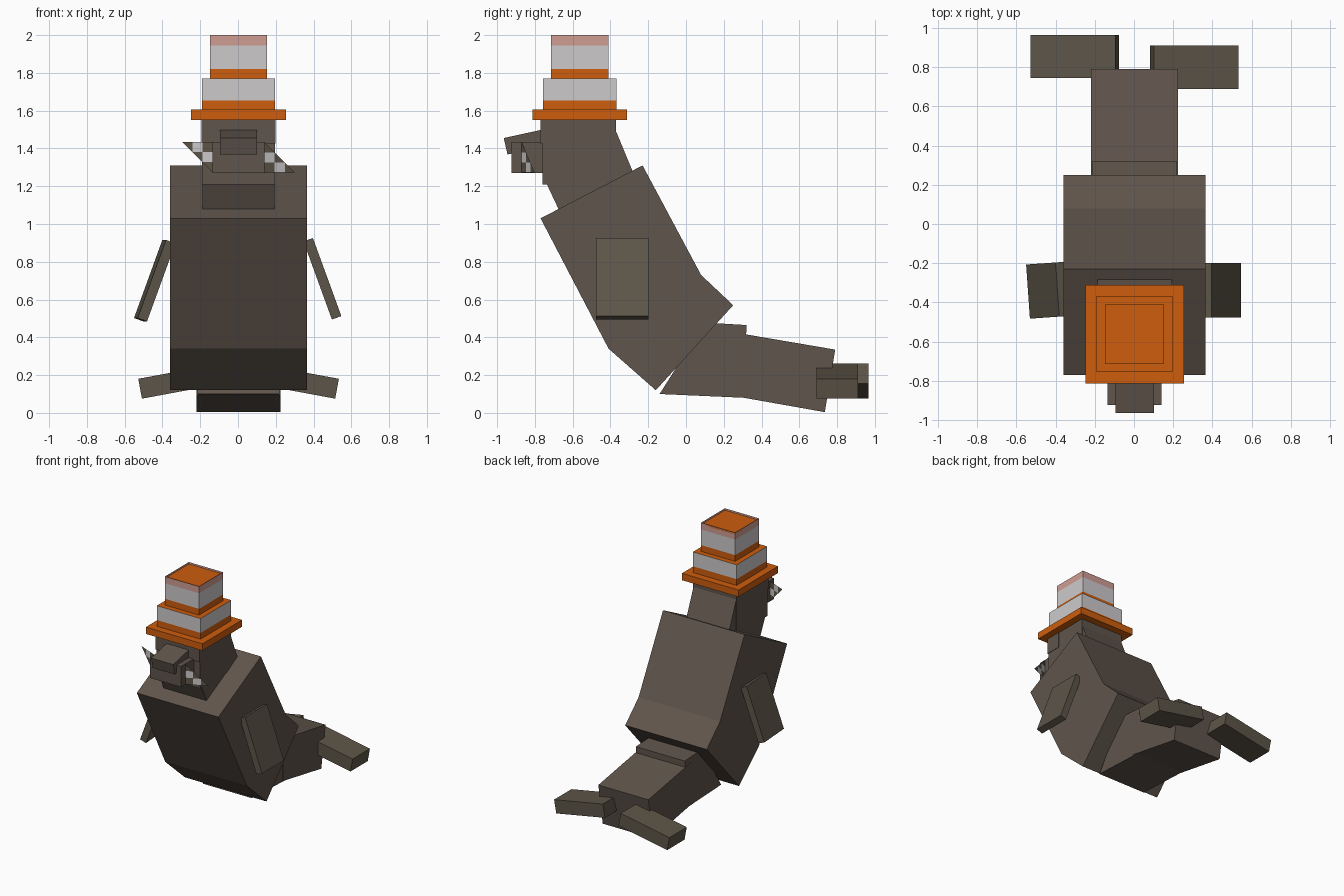
import bpy, bmesh
from math import radians
from mathutils import Vector

cube = bpy.data.objects.get("Cube")
if cube:
    bpy.data.objects.remove(cube, do_unlink=True)

CX = 0.003  # shared centre line


def material(name, rgb):
    lin = [((c / 255 + 0.055) / 1.055) ** 2.4 for c in rgb]
    m = bpy.data.materials.new(name)
    m.use_nodes = True
    m.diffuse_color = (*lin, 1)
    m.node_tree.nodes["Principled BSDF"].inputs["Base Color"].default_value = (*lin, 1)
    return m


FUR = material("brown fur", (96, 85, 76))
FLIPPER = material("olive brown fur", (93, 85, 72))
ORANGE = material("orange plastic", (205, 93, 13))
WHITE = material("pale grey stripe", (205, 202, 204))
PINK = material("faded pink stripe", (208, 158, 148))


def finish(name, bm, mats, recalc=True):
    if recalc:
        bmesh.ops.recalc_face_normals(bm, faces=bm.faces)
    me = bpy.data.meshes.new(name)
    bm.to_mesh(me)
    bm.free()
    for m in mats:
        me.materials.append(m)
    ob = bpy.data.objects.new(name, me)
    bpy.context.scene.collection.objects.link(ob)
    return ob


def slab(name, profile, half, mat=FUR):
    """Extrude a side profile of (y, z) points across the body width."""
    bm = bmesh.new()
    face = bm.faces.new([bm.verts.new((CX - half, y, z)) for y, z in profile])
    ext = bmesh.ops.extrude_face_region(bm, geom=[face])
    verts = [v for v in ext["geom"] if isinstance(v, bmesh.types.BMVert)]
    bmesh.ops.translate(bm, verts=verts, vec=(2 * half, 0, 0))
    return finish(name, bm, [mat])


def rect(y0, y1, z0, z1):
    return [(y0, z0), (y1, z0), (y1, z1), (y0, z1)]


def box(name, centre, size, rot, mat):
    bm = bmesh.new()
    bmesh.ops.create_cube(bm, size=1)
    bmesh.ops.scale(bm, vec=size, verts=bm.verts)
    ob = finish(name, bm, [mat])
    ob.location = centre
    ob.rotation_euler = [radians(a) for a in rot]
    return ob


# Torso, neck and tail
slab("torso", [(-0.77, 1.03), (-0.23, 1.31), (0.08, 0.73),
               (0.25, 0.57), (-0.16, 0.12), (-0.41, 0.34)], 0.362)
slab("neck", [(-0.76, 1.26), (-0.60, 0.92), (-0.20, 1.08), (-0.37, 1.49)], 0.19)
slab("tail_base", [(-0.14, 0.10), (0.31, 0.08), (0.32, 0.465), (0.10, 0.478)], 0.217)
slab("tail_end", [(0.25, 0.09), (0.735, 0.004), (0.79, 0.335), (0.25, 0.427)], 0.222)

# Head
slab("head", rect(-0.76, -0.37, 1.21, 1.56), 0.193)
slab("brow", rect(-0.77, -0.64, 1.425, 1.555), 0.196)
slab("muzzle", rect(-0.925, -0.75, 1.27, 1.435), 0.138)
slab("nose", [(-0.965, 1.455), (-0.75, 1.502), (-0.73, 1.415), (-0.945, 1.368)], 0.098)

# Flippers; the hind pair is staggered
for side, label in ((-1, "right"), (1, "left")):
    box(f"{label}_front_flipper", (CX + side * 0.444, -0.338, 0.705 + side * 0.005),
        (0.053, 0.277, 0.44), (0, -20 * side, 4 if side < 0 else 0), FLIPPER)
    box(f"{label}_hind_flipper", (CX + side * 0.305, 0.8275 - side * 0.0275, 0.168),
        (0.44, 0.22, 0.107), (0, 10.5 * side, 0), FLIPPER)


# Whiskers: chequered half squares, one pointing up and one down
def whisker(name, side):
    bm = bmesh.new()
    cell = 0.0535

    def point(i, j):
        z = 1.435 - j * cell if side < 0 else 1.272 + j * cell
        return bm.verts.new((CX + side * (0.138 + i * cell), -0.87 + i * 0.023, z))

    for i in range(3):
        for j in range(3 - i):
            corners = [(i, j), (i + 1, j), (i + 1, j + 1), (i, j + 1)]
            if i + j == 2:
                corners.pop(2)
            face = bm.faces.new([point(*c) for c in corners])
            face.material_index = 1 if i + j == 1 else 0
    bmesh.ops.remove_doubles(bm, verts=bm.verts, dist=0.0005)
    finish(name, bm, [FLIPPER, WHITE])


whisker("right_whiskers", -1)
whisker("left_whiskers", 1)


# Stacked striped cone hat
def tier(name, half, z0, bands, recess=False):
    """Square tier; bands lists (top height, material index) upward."""
    bm = bmesh.new()
    cy = -0.5625

    def ring(h, z):
        return [bm.verts.new((CX + sx * h, cy + sy * h, z))
                for sx, sy in ((-1, -1), (1, -1), (1, 1), (-1, 1))]

    low = ring(half, z0)
    bm.faces.new(low[::-1])
    for z, index in bands:
        high = ring(half, z)
        for k in range(4):
            n = (k + 1) % 4
            bm.faces.new((low[k], low[n], high[n], high[k])).material_index = index
        low = high
    top = bm.faces.new(low)
    if recess:
        bmesh.ops.inset_region(bm, faces=[top], thickness=0.01)
        ext = bmesh.ops.extrude_face_region(bm, geom=[top])
        verts = [v for v in ext["geom"] if isinstance(v, bmesh.types.BMVert)]
        bmesh.ops.translate(bm, verts=verts, vec=Vector((0, 0, -0.015)))
        bmesh.ops.delete(bm, geom=[top], context="FACES_ONLY")
    finish(name, bm, [ORANGE, WHITE, PINK])


tier("hat_brim", 0.251, 1.55, [(1.605, 0)])
tier("hat_lower_tier", 0.194, 1.60, [(1.655, 0), (1.77, 1)])
tier("hat_upper_tier", 0.151, 1.765, [(1.82, 0), (1.945, 1), (2.0, 2)], recess=True)
